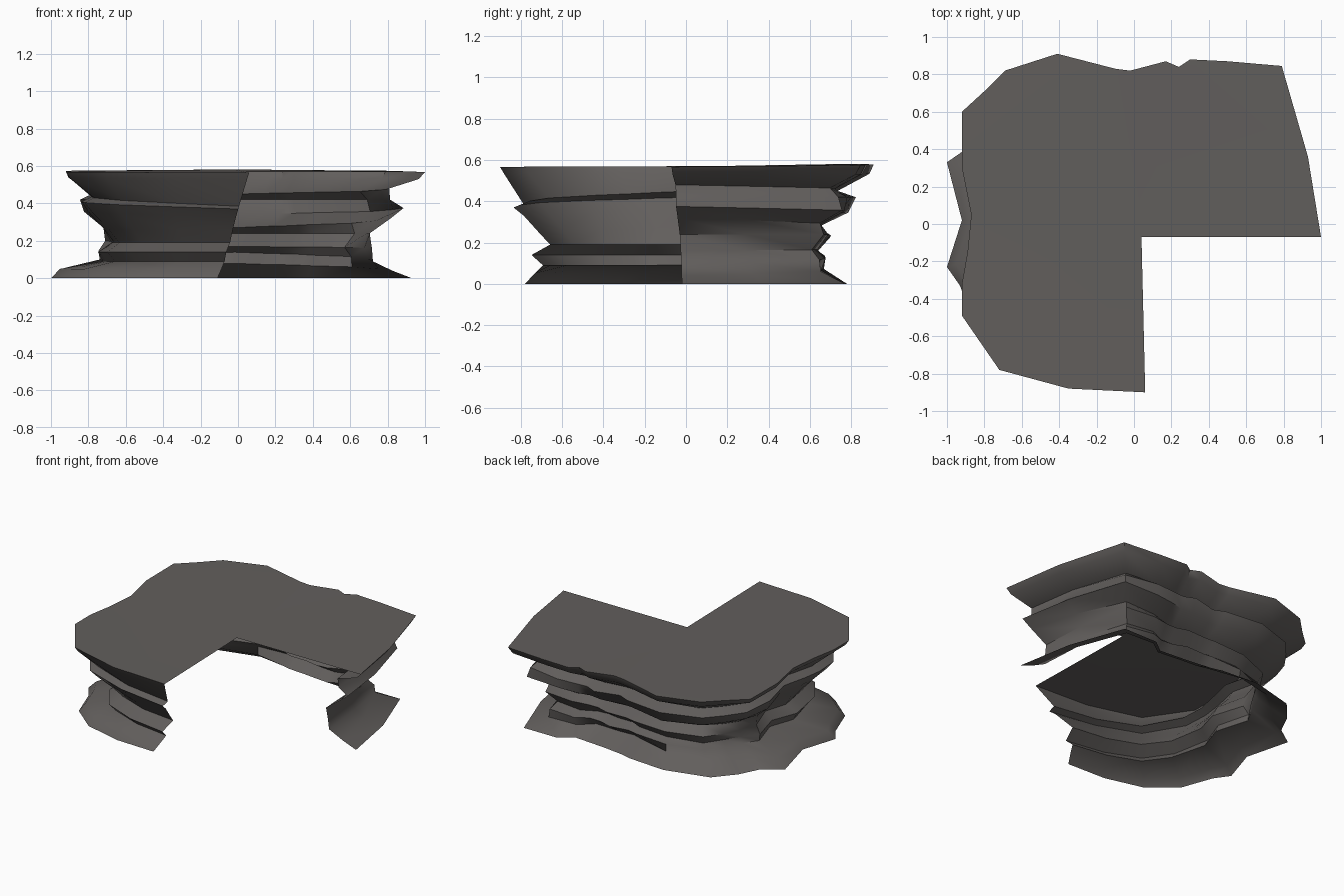
import bpy, bmesh, math, random
from mathutils import Vector

random.seed(4)
cube = bpy.data.objects.get("Cube")
if cube:
    bpy.data.objects.remove(cube, do_unlink=True)

rock = bpy.data.materials.new("dark_brown_rock")
rock.use_nodes = True
colour = (0.122, 0.113, 0.108, 1)
rock.diffuse_color = colour
shader = rock.node_tree.nodes["Principled BSDF"]
shader.inputs["Base Color"].default_value = colour
shader.inputs["Roughness"].default_value = 0.9

# Plan outlines of the rim and the foot, from the front end round to the right end
RIM = [(.06, -.9), (-.35, -.88), (-.72, -.78), (-.92, -.49), (-.92, -.32),
       (-.89, -.15), (-.87, .05), (-.92, .3), (-.92, .6), (-.8, .71),
       (-.69, .82), (-.41, .91), (-.1, .83), (-.02, .82), (.17, .87),
       (.24, .84), (.3, .88), (.5, .87), (.79, .845), (.93, .36), (1, -.07)]
FOOT = [(-.11, -.78), (-.4, -.77), (-.67, -.7), (-.85, -.55), (-.93, -.33),
        (-1, -.23), (-.92, .02), (-1, .33), (-.87, .42), (-.8, .56),
        (-.68, .7), (-.37, .78), (-.1, .76), (-.02, .74), (.13, .72),
        (.25, .71), (.37, .7), (.46, .77), (.72, .77), (.86, .38), (.93, -.02)]
NOTCH_CORNER = Vector((.04, -.07, .567))

# Rock strata on each side: height and reach relative to the outline
FRONT = [(0, 1), (.05, .93), (.09, .87), (.14, .925), (.19, .805), (.25, .86),
         (.33, .925), (.37, .97), (.385, .91), (.53, .985), (.565, 1)]
LEFT = [(0, 1), (.05, .965), (.09, .72), (.14, .75), (.19, .69), (.27, .75),
        (.36, .85), (.42, .885), (.45, .83), (.54, .98), (.57, 1)]
BACK = [(0, 1), (.08, .8), (.14, .89), (.17, .8), (.24, .91), (.27, .75),
        (.34, .92), (.42, .965), (.45, .85), (.53, .985), (.582, 1)]
RIGHT = [(0, 1), (.04, .88), (.09, .77), (.16, .75), (.24, .73), (.32, .84),
         (.375, .91), (.42, .825), (.48, .82), (.53, .97), (.567, 1)]
SIDES = [FRONT, LEFT, BACK, RIGHT]


def column(rim, foot):
    """Points up one column of the wall, blending the two nearest sides."""
    rim, foot = Vector(rim), Vector(foot)
    turn = (math.atan2(-rim.x, -rim.y) % math.tau) / (math.pi / 2)
    turn = 0 if turn > 3.5 else min(turn, 3)
    side = min(int(turn), 2)
    rough = .004 + .014 * max(0, 1 - abs(turn - 2))
    points = []
    for a, b in zip(SIDES[side], SIDES[side + 1]):
        z, reach = Vector(a).lerp(Vector(b), turn - side)
        if 0 < z < .52:
            reach += random.uniform(-rough, rough)
        flat = foot.lerp(rim, min(z / .565, 1)) * reach
        points.append(Vector((flat.x, flat.y, z)))
    return points


def finish(name, bm):
    mesh = bpy.data.meshes.new(name)
    bm.to_mesh(mesh)
    bm.free()
    mesh.materials.append(rock)
    obj = bpy.data.objects.new(name, mesh)
    bpy.context.collection.objects.link(obj)
    bpy.ops.object.select_all(action='DESELECT')
    obj.select_set(True)
    bpy.context.view_layer.objects.active = obj
    bpy.ops.object.shade_smooth_by_angle(angle=math.radians(44))


columns = [column(r, f) for r, f in zip(RIM, FOOT)]

# Layered cliff wall, open underneath and along the notch
bm = bmesh.new()
grid = [[bm.verts.new(p) for p in col] for col in columns]
for left, right in zip(grid, grid[1:]):
    for k in range(len(left) - 1):
        bm.faces.new((left[k], left[k + 1], right[k + 1], right[k]))
finish("cliff_wall", bm)

# Flat plateau with a square notch
bm = bmesh.new()
outline = [col[-1] for col in columns] + [NOTCH_CORNER]
top = bm.faces.new([bm.verts.new(p) for p in reversed(outline)])
bmesh.ops.triangulate(bm, faces=[top])
finish("plateau_top", bm)
